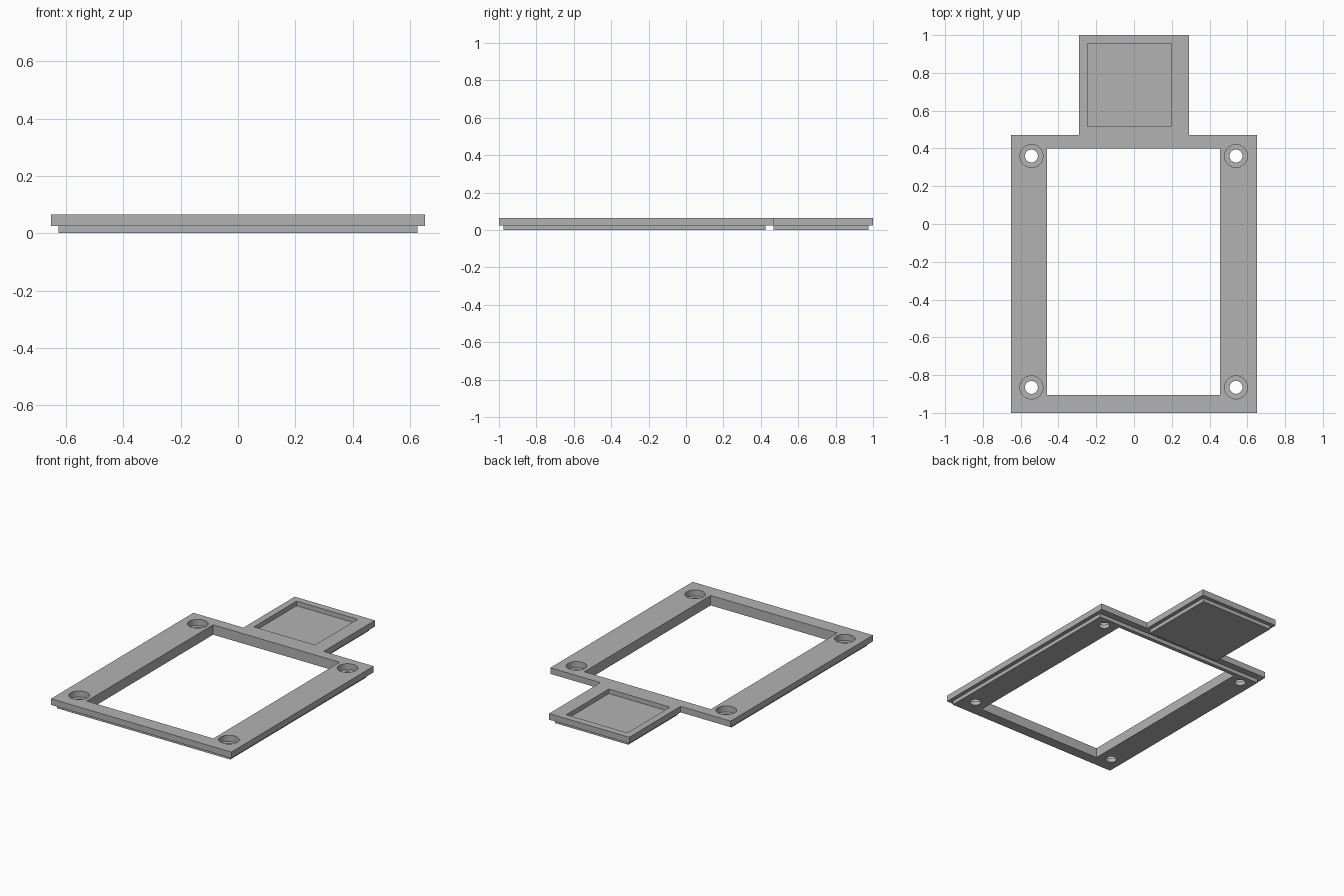
import bpy
import bmesh

if "Cube" in bpy.data.objects:
    bpy.data.objects.remove(bpy.data.objects["Cube"], do_unlink=True)

grey = bpy.data.materials.new("plain grey")
grey.use_nodes = True
COLOUR = (0.45, 0.45, 0.45, 1)
grey.diffuse_color = COLOUR
grey.node_tree.nodes["Principled BSDF"].inputs["Base Color"].default_value = COLOUR

BASE, STEP, TOP = 0.0, 0.025, 0.065


def prism(name, outline, z0, z1):
    """Extrude a flat counter-clockwise outline from z0 to z1."""
    bm = bmesh.new()
    face = bm.faces.new([bm.verts.new((x, y, z0)) for x, y in outline])
    ext = bmesh.ops.extrude_face_region(bm, geom=[face])
    moved = [v for v in ext["geom"] if isinstance(v, bmesh.types.BMVert)]
    bmesh.ops.translate(bm, verts=moved, vec=(0, 0, z1 - z0))
    bmesh.ops.recalc_face_normals(bm, faces=bm.faces)
    mesh = bpy.data.meshes.new(name)
    bm.to_mesh(mesh)
    bm.free()
    mesh.materials.append(grey)
    obj = bpy.data.objects.new(name, mesh)
    bpy.context.collection.objects.link(obj)
    return obj


def box(name, x0, x1, y0, y1, z0, z1):
    return prism(name, [(x0, y0), (x1, y0), (x1, y1), (x0, y1)], z0, z1)


def cylinder(name, x, y, radius, z0, z1):
    bpy.ops.mesh.primitive_cylinder_add(
        vertices=48, radius=radius, depth=z1 - z0, location=(x, y, (z0 + z1) / 2))
    obj = bpy.context.object
    obj.name = name
    obj.data.materials.append(grey)
    return obj


def combine(target, other, operation):
    """Apply a boolean and discard the helper."""
    mod = target.modifiers.new(operation, "BOOLEAN")
    mod.operation, mod.solver, mod.object = operation, "EXACT", other
    bpy.context.view_layer.objects.active = target
    bpy.ops.object.modifier_apply(modifier=mod.name)
    bpy.data.objects.remove(other, do_unlink=True)


# Upper plate: rectangular frame with a square tab at the back
half = [(0.652, -1), (0.652, 0.47), (0.29, 0.47), (0.29, 1)]
plate = prism("frame_plate", half + [(-x, y) for x, y in reversed(half)], STEP, TOP)

# Stepped lower layers under the frame and the tab
combine(plate, box("frame_step", -0.627, 0.627, -0.975, 0.425, BASE, STEP + 0.005), "UNION")
combine(plate, box("tab_step", -0.265, 0.265, 0.468, 0.975, BASE, STEP + 0.005), "UNION")

# Window opening and shallow tab pocket
combine(plate, box("window_cutter", -0.46, 0.455, -0.905, 0.40, -0.1, 0.2), "DIFFERENCE")
combine(plate, box("pocket_cutter", -0.245, 0.197, 0.515, 0.955, 0.035, 0.2), "DIFFERENCE")

# Counterbored screw holes in the corners
for x in (-0.543, 0.54):
    for y in (-0.865, 0.36):
        combine(plate, cylinder("bore_cutter", x, y, 0.061, STEP, 0.2), "DIFFERENCE")
        combine(plate, cylinder("hole_cutter", x, y, 0.034, -0.1, 0.2), "DIFFERENCE")

bpy.ops.object.select_all(action="DESELECT")
plate.select_set(True)
bpy.context.view_layer.objects.active = plate
bpy.ops.object.shade_smooth_by_angle()
